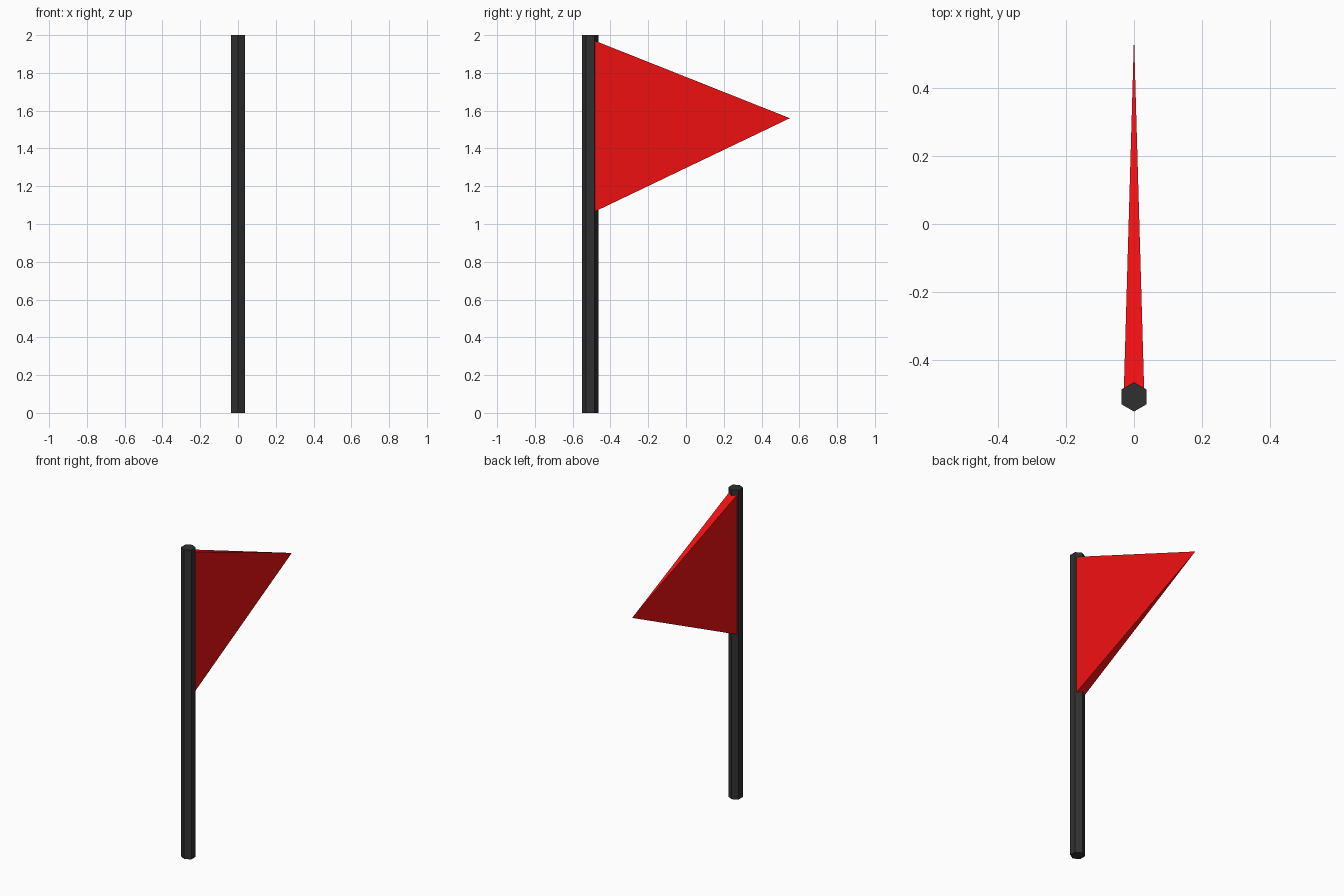
import bpy
import math

if "Cube" in bpy.data.objects:
    bpy.data.objects.remove(bpy.data.objects["Cube"])


def paint(obj, name, color):
    mat = bpy.data.materials.new(name)
    mat.diffuse_color = (*color, 1)
    mat.use_nodes = True
    mat.node_tree.nodes["Principled BSDF"].inputs["Base Color"].default_value = mat.diffuse_color
    obj.data.materials.append(mat)


# Hexagonal pole, a corner facing the flag
POLE_Y, POLE_R = -0.507, 0.043
bpy.ops.mesh.primitive_cylinder_add(vertices=6, radius=POLE_R, depth=2,
                                    location=(0, POLE_Y, 1))
pole = bpy.context.object
pole.name = "pole"
paint(pole, "dark_grey", (0.03, 0.03, 0.03))

# Pennant: thin rectangular base inside the pole tapering to a single point
half, base_y = 0.03, -0.495
bottom, top = 1.06, 1.975
verts = [(-half, base_y, bottom), (half, base_y, bottom),
         (half, base_y, top), (-half, base_y, top), (0, 0.55, 1.56)]
faces = [(0, 1, 2, 3)] + [((i + 1) % 4, i, 4) for i in range(4)]
mesh = bpy.data.meshes.new("flag")
mesh.from_pydata(verts, [], faces)
mesh.update()
flag = bpy.data.objects.new("flag", mesh)
bpy.context.collection.objects.link(flag)
paint(flag, "red", (0.87, 0.005, 0.006))
